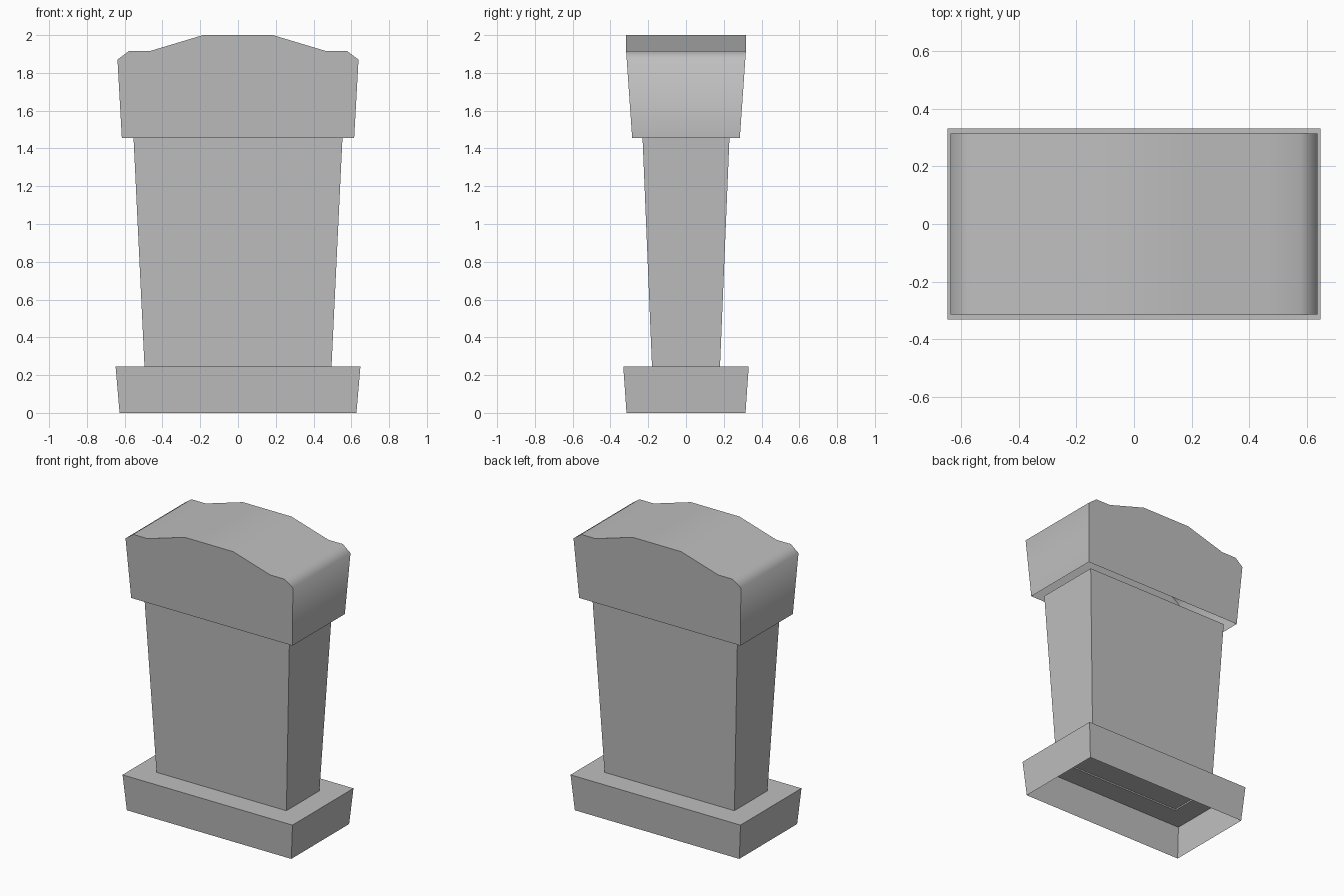
import bpy
import bmesh
import math

cube = bpy.data.objects.get("Cube")
if cube:
    bpy.data.objects.remove(cube, do_unlink=True)

stone = bpy.data.materials.new("grey_stone")
stone.use_nodes = True
grey = (0.52, 0.52, 0.52, 1)
stone.diffuse_color = grey
stone.node_tree.nodes["Principled BSDF"].inputs["Base Color"].default_value = grey


def finish(bm, name):
    bmesh.ops.recalc_face_normals(bm, faces=bm.faces)
    mesh = bpy.data.meshes.new(name)
    bm.to_mesh(mesh)
    bm.free()
    mesh.materials.append(stone)
    obj = bpy.data.objects.new(name, mesh)
    bpy.context.collection.objects.link(obj)
    return obj


def loft(name, rings, close_end=False):
    """Join rectangles given as (half width, half depth, height)."""
    bm = bmesh.new()
    loops = [[bm.verts.new((sx * w, sy * d, z))
              for sx, sy in ((-1, -1), (1, -1), (1, 1), (-1, 1))]
             for w, d, z in rings]
    for a, b in zip(loops, loops[1:]):
        for i in range(4):
            j = (i + 1) % 4
            bm.faces.new((a[i], a[j], b[j], b[i]))
    if close_end:
        bm.faces.new(loops[-1])
    return finish(bm, name)


# Hollow flared plinth, open below, with a ledge around the column
loft("base", [(0.627, 0.315, 0), (0.648, 0.332, 0.245), (0.495, 0.18, 0.245)])

# Tapered column
loft("column", [(0.495, 0.18, 0.245), (0.553, 0.23, 1.455)], close_end=True)
loft("column_floor", [(0.495, 0.18, 0.245), (0.495, 0.18, 0.255)], close_end=True)

# Hollow cap: half profile mirrored, with front and back leaning outwards
half = [(0.615, 1.455), (0.638, 1.87), (0.578, 1.915), (0.468, 1.915), (0.185, 2.0)]
profile = half + [(-x, z) for x, z in reversed(half)]


def depth(z):
    return 0.285 + 0.032 * min(1, (z - 1.455) / 0.46)


bm = bmesh.new()
front, back = [[bm.verts.new((x, s * depth(z), z)) for x, z in profile] for s in (-1, 1)]
bm.faces.new(front)
bm.faces.new(back)
for i in range(len(profile) - 1):
    bm.faces.new((front[i], front[i + 1], back[i + 1], back[i]))
cap = finish(bm, "cap")

# Rounded shading over the top of the cap, crisp front and back edges
bpy.ops.object.select_all(action="DESELECT")
cap.select_set(True)
bpy.context.view_layer.objects.active = cap
bpy.ops.object.shade_smooth_by_angle(angle=math.radians(65))
